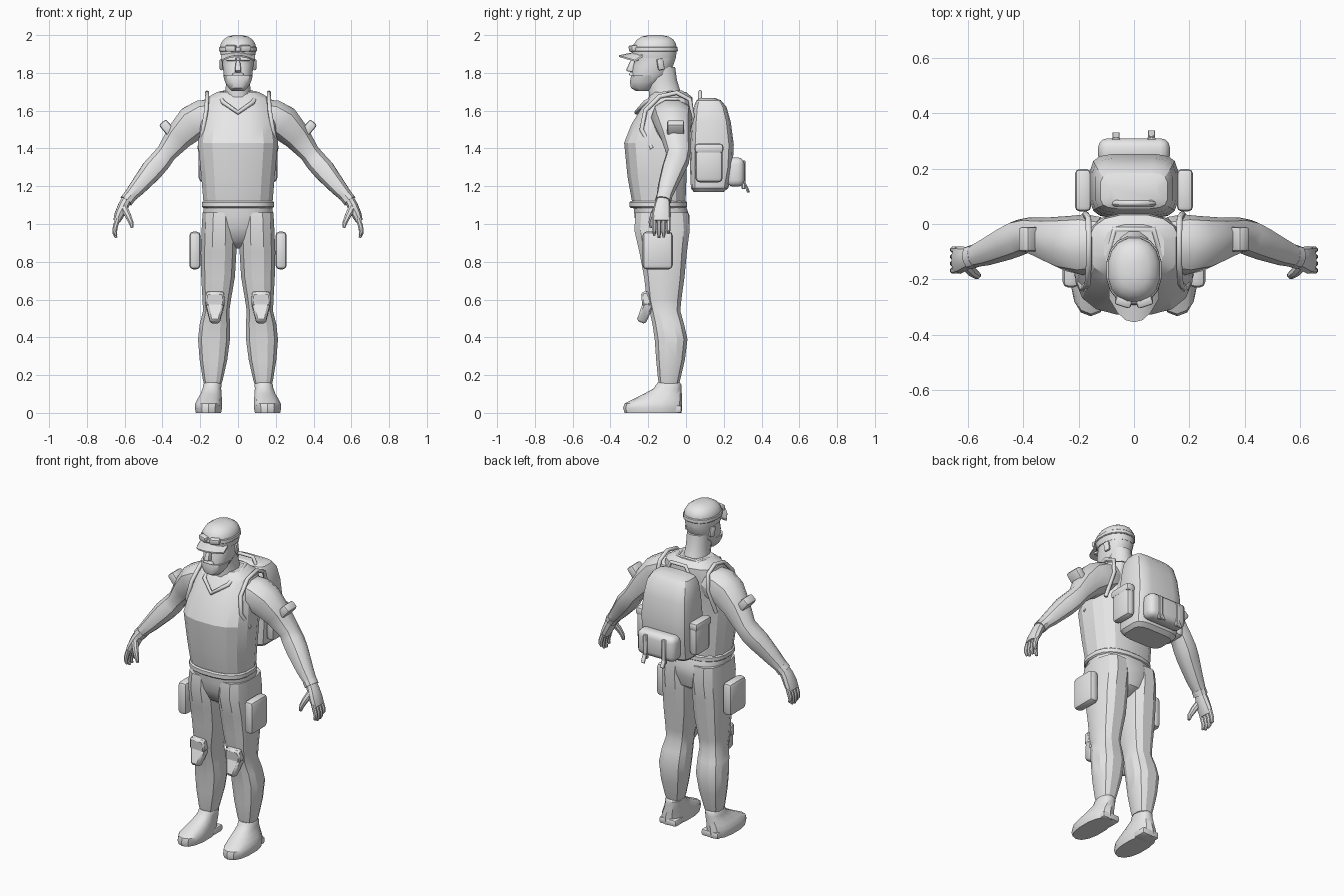
import bpy, bmesh, math
from mathutils import Vector, Matrix

grey = bpy.data.materials.new("plain grey")
grey.diffuse_color = (0.8, 0.8, 0.8, 1)


def finish(name, bm, mirror=False, angle=35):
    """Turn a bmesh into a shaded object, optionally mirrored in x."""
    bmesh.ops.recalc_face_normals(bm, faces=bm.faces)
    me = bpy.data.meshes.new(name)
    bm.to_mesh(me)
    bm.free()
    me.materials.append(grey)
    ob = bpy.data.objects.new(name, me)
    bpy.context.collection.objects.link(ob)
    bpy.ops.object.select_all(action='DESELECT')
    ob.select_set(True)
    bpy.context.view_layer.objects.active = ob
    bpy.ops.object.shade_smooth_by_angle(angle=math.radians(angle))
    if mirror:
        ob.modifiers.new("mirror", 'MIRROR').use_clip = False
    return ob


def skin(name, rings, mirror=False, angle=35):
    """Bridge closed rings of points and cap both ends."""
    bm = bmesh.new()
    loops = [[bm.verts.new(p) for p in r] for r in rings]
    n = len(loops[0])
    for a, b in zip(loops, loops[1:]):
        for i in range(n):
            bm.faces.new((a[i], a[(i + 1) % n], b[(i + 1) % n], b[i]))
    bm.faces.new(loops[0])
    bm.faces.new(loops[-1])
    return finish(name, bm, mirror, angle)


def oval(n, p):
    """Unit superellipse."""
    for i in range(n):
        t = 2 * math.pi * (i + 0.5) / n
        c, s = math.cos(t), math.sin(t)
        yield (math.copysign(abs(c) ** (2 / p), c), math.copysign(abs(s) ** (2 / p), s))


def stack(name, rows, n=16, p=2.4, mirror=False, angle=35):
    """Horizontal sections: z, x0, x1, y0, y1."""
    rings = []
    for z, x0, x1, y0, y1 in rows:
        rings.append([((x0 + x1) / 2 + u * (x1 - x0) / 2,
                       (y0 + y1) / 2 + v * (y1 - y0) / 2, z) for u, v in oval(n, p)])
    return skin(name, rings, mirror, angle)


def limb(name, rows, n=10, p=2.2, mirror=True):
    """Sections across a path: x, y, z, half thickness, half width along y."""
    pts = [Vector(r[:3]) for r in rows]
    rings = []
    for i, r in enumerate(rows):
        t = (pts[min(i + 1, len(pts) - 1)] - pts[max(i - 1, 0)]).normalized()
        u = t.cross(Vector((0, 1, 0))).normalized()
        v = u.cross(t)
        rings.append([pts[i] + u * a * r[3] + v * b * r[4] for a, b in oval(n, p)])
    return skin(name, rings, mirror)


def box(name, c, size, bevel=0.02, rot=(0, 0, 0), top=(1, 1), mirror=False, seg=2):
    """Rounded box, with an optional taper at the top."""
    bm = bmesh.new()
    bmesh.ops.create_cube(bm, size=1)
    for v in bm.verts:
        k = top if v.co.z > 0 else (1, 1)
        v.co = Vector((v.co.x * size[0] * k[0], v.co.y * size[1] * k[1], v.co.z * size[2]))
    bmesh.ops.bevel(bm, geom=list(bm.edges), offset=bevel, segments=seg,
                    profile=0.5, affect='EDGES')
    m = Matrix.Translation(c)
    for a, ax in zip(rot, 'XYZ'):
        m = m @ Matrix.Rotation(math.radians(a), 4, ax)
    bm.transform(m)
    return finish(name, bm, mirror, 40)


def tube(name, pts, r, closed=False, mirror=False):
    """Thin trim along a path."""
    cu = bpy.data.curves.new(name, 'CURVE')
    cu.dimensions = '3D'
    cu.bevel_depth, cu.bevel_resolution = r, 1
    sp = cu.splines.new('POLY')
    sp.points.add(len(pts) - 1)
    for q, p in zip(sp.points, pts):
        q.co = (*p, 1)
    sp.use_cyclic_u = closed
    cu.use_fill_caps = True
    cu.materials.append(grey)
    ob = bpy.data.objects.new(name, cu)
    bpy.context.collection.objects.link(ob)
    if mirror:
        ob.modifiers.new("mirror", 'MIRROR')


# torso with vest
torso = [(1.08, .18, -.28, -.005), (1.13, .187, -.29, 0), (1.25, .197, -.312, .005),
         (1.43, .215, -.33, .01), (1.53, .2, -.29, .03), (1.61, .185, -.24, .04),
         (1.67, .165, -.2, .035), (1.7, .11, -.17, .0)]
stack("vest", [(z, -w, w, a, b) for z, w, a, b in torso], 16, 2.6, angle=22)
stack("belt", [(z, -w, w, -.293 - d, .0 + d) for z, w, d in
               ((1.085, .185, 0), (1.092, .193, .008), (1.115, .193, .008), (1.122, .185, 0))], 20, 2.5)
tube("collar", [(0, -.262, 1.59), (.08, -.215, 1.645), (.1, -.12, 1.69), (.07, -.02, 1.695),
                (-.07, -.02, 1.695), (-.1, -.12, 1.69), (-.08, -.215, 1.645)], .012, True)
tube("armhole_trim", [(.205, -.18, 1.40), (.185, -.235, 1.5), (.168, -.215, 1.6), (.163, -.14, 1.675),
                      (.163, -.05, 1.695), (.165, .02, 1.66), (.175, .035, 1.57), (.2, -.01, 1.42)],
     .012, mirror=True)

# hips and legs
stack("hips", [(.87, -.03, .03, -.17, -.06), (.91, -.1, .1, -.235, .0), (.98, -.17, .17, -.265, .02),
               (1.04, -.19, .19, -.275, .022), (1.1, -.183, .183, -.28, .0)], 16, 2.4)
stack("trouser_leg", [(1.06, .005, .19, -.27, .015), (.97, .004, .195, -.278, .024),
                      (.85, .006, .2, -.25, .008), (.72, .014, .197, -.225, -.005),
                      (.6, .035, .19, -.21, -.022), (.54, .044, .187, -.195, -.028),
                      (.47, .04, .205, -.18, -.008), (.39, .04, .214, -.168, .01),
                      (.28, .055, .205, -.16, -.004), (.18, .078, .188, -.15, -.028),
                      (.155, .085, .182, -.145, -.035)], 12, 2.6, True, 25)
box("knee_pad_upper", (.122, -.212, .605), (.105, .055, .075), .01, (12, 0, 0), (.9, .7), True, 1)
box("knee_pad_lower", (.122, -.218, .53), (.05, .05, .11), .01, (-22, 0, 0), (2, 1.2), True, 1)
box("thigh_pouch", (.228, -.15, .86), (.06, .16, .2), .022, mirror=True)

# boots
stack("boot", [(.0, .088, .225, -.325, -.025), (.025, .083, .23, -.333, -.02),
               (.05, .082, .228, -.325, -.02), (.075, .084, .215, -.275, -.022),
               (.1, .086, .2, -.225, -.022), (.13, .088, .188, -.17, -.025),
               (.15, .086, .186, -.158, -.025), (.16, .092, .18, -.15, -.032)], 14, 2.3, True)
box("boot_heel", (.145, -.065, .02), (.115, .085, .04), .01, mirror=True)

# arms
limb("arm", [(.12, -.075, 1.585, .08, .1), (.18, -.075, 1.565, .1, .11), (.24, -.07, 1.535, .098, .1),
             (.31, -.055, 1.465, .078, .08), (.38, -.04, 1.375, .056, .064),
             (.415, -.05, 1.33, .06, .066), (.455, -.068, 1.285, .061, .062),
             (.53, -.1, 1.195, .046, .05), (.588, -.12, 1.13, .032, .038)])
box("arm_pouch", (.372, -.055, 1.505), (.05, .09, .09), .012, (0, 40, 0), mirror=True)
limb("cuff", [(.572, -.115, 1.147, .037, .043), (.592, -.121, 1.122, .037, .043)])

# hands
limb("palm", [(.585, -.12, 1.135, .028, .034), (.605, -.125, 1.10, .03, .042),
              (.628, -.13, 1.05, .027, .05), (.642, -.13, 1.015, .02, .048)])
for i, drop in enumerate((.075, .088, .085, .065)):
    y = -.168 + i * .025
    limb("finger_%d" % (i + 1), [(.636, y, 1.03, .014, .012), (.65, y, 1.0 - drop * .2, .014, .012),
                                 (.653, y, 1.015 - drop * .75, .012, .011),
                                 (.645, y, 1.015 - drop, .007, .007)], 8)
limb("thumb", [(.605, -.15, 1.09, .02, .02), (.585, -.172, 1.05, .018, .018),
               (.567, -.185, 1.01, .014, .014), (.56, -.186, .98, .008, .008)], 8)

# neck and head
stack("neck", [(1.64, -.085, .085, -.2, .0), (1.7, -.068, .068, -.2, -.025),
               (1.76, -.066, .066, -.21, -.045), (1.83, -.066, .066, -.21, -.055)], 12, 2.1)
head = [(1.705, .03, -.265, -.2), (1.72, .045, -.285, -.17), (1.755, .066, -.292, -.13),
        (1.79, .077, -.287, -.09), (1.84, .083, -.28, -.065), (1.87, .085, -.27, -.055),
        (1.9, .087, -.28, -.05)]
stack("head", [(z, -w, w, a, b) for z, w, a, b in head], 16, 2.3)
beard = [(1.705, .035, -.268, -.2), (1.72, .05, -.293, -.175), (1.75, .07, -.3, -.15),
         (1.785, .081, -.293, -.14)]
stack("beard", [(z, -w, w, a, b) for z, w, a, b in beard], 12, 2.4)
box("moustache", (0, -.289, 1.793), (.07, .025, .016), .006, top=(.7, 1))
box("nose", (0, -.288, 1.835), (.036, .05, .06), .008, (-12, 0, 0), (.55, .5))
box("brow", (.035, -.27, 1.872), (.055, .03, .016), .006, (0, 0, 12), mirror=True)
box("ear", (.086, -.135, 1.845), (.016, .036, .06), .007, (10, 0, 18), mirror=True)

# cap with goggles
cap = [(1.878, .09, -.284, -.052), (1.92, .098, -.288, -.047), (1.95, .095, -.28, -.05),
       (1.975, .08, -.262, -.063), (1.992, .055, -.235, -.09), (2.0, .02, -.195, -.13)]
stack("cap", [(z, -w, w, a, b) for z, w, a, b in cap], 16, 2.2)
stack("goggle_strap", [(z, -w, w, a, b) for z, w, a, b in
                       ((1.912, .098, -.29, -.045), (1.916, .102, -.294, -.041),
                        (1.934, .101, -.292, -.042), (1.938, .096, -.287, -.047))], 16, 2.2)
box("goggle_lens", (.038, -.28, 1.93), (.06, .035, .034), .009, (8, 0, 18), mirror=True)
rim = []
for k in range(7):  # curved peak, one section per step across
    u = -1 + k / 3
    x, z, y = .09 * u, 1.915 - .025 * u * u, -.355 + .085 * abs(u) ** 2.2
    rim.append([(x, -.23, z + .005), (x, y, z - .022), (x, y, z - .03), (x, -.23, z - .007)])
skin("cap_peak", rim)

# backpack
stack("backpack", [(1.17, -.13, .13, .04, .2), (1.19, -.15, .15, .025, .225), (1.3, -.158, .158, .02, .248),
                   (1.42, -.16, .16, .022, .254), (1.54, -.152, .152, .03, .238),
                   (1.62, -.14, .14, .04, .215), (1.655, -.122, .122, .055, .185),
                   (1.668, -.09, .09, .075, .15)], 16, 4.5, angle=28)
box("backpack_lower_pouch", (0, .262, 1.275), (.26, .095, .155), .035, seg=3)
box("backpack_side_pouch", (.18, .122, 1.32), (.056, .145, .2), .024, mirror=True)
box("side_pouch_flap", (.184, .122, 1.4), (.058, .152, .05), .016, mirror=True)
tube("carry_handle", [(-.075, .075, 1.65), (-.05, .075, 1.7), (.05, .075, 1.7), (.075, .075, 1.65)], .011)
for x, y in ((-.065, .318), (.063, .325)):
    box("pouch_strap", (x, .305, 1.26), (.028, .02, .15), .004, seg=1)
    box("strap_end", (x, y, 1.19), (.026, .008, .05), .002, (25, 0, 0), seg=1)
